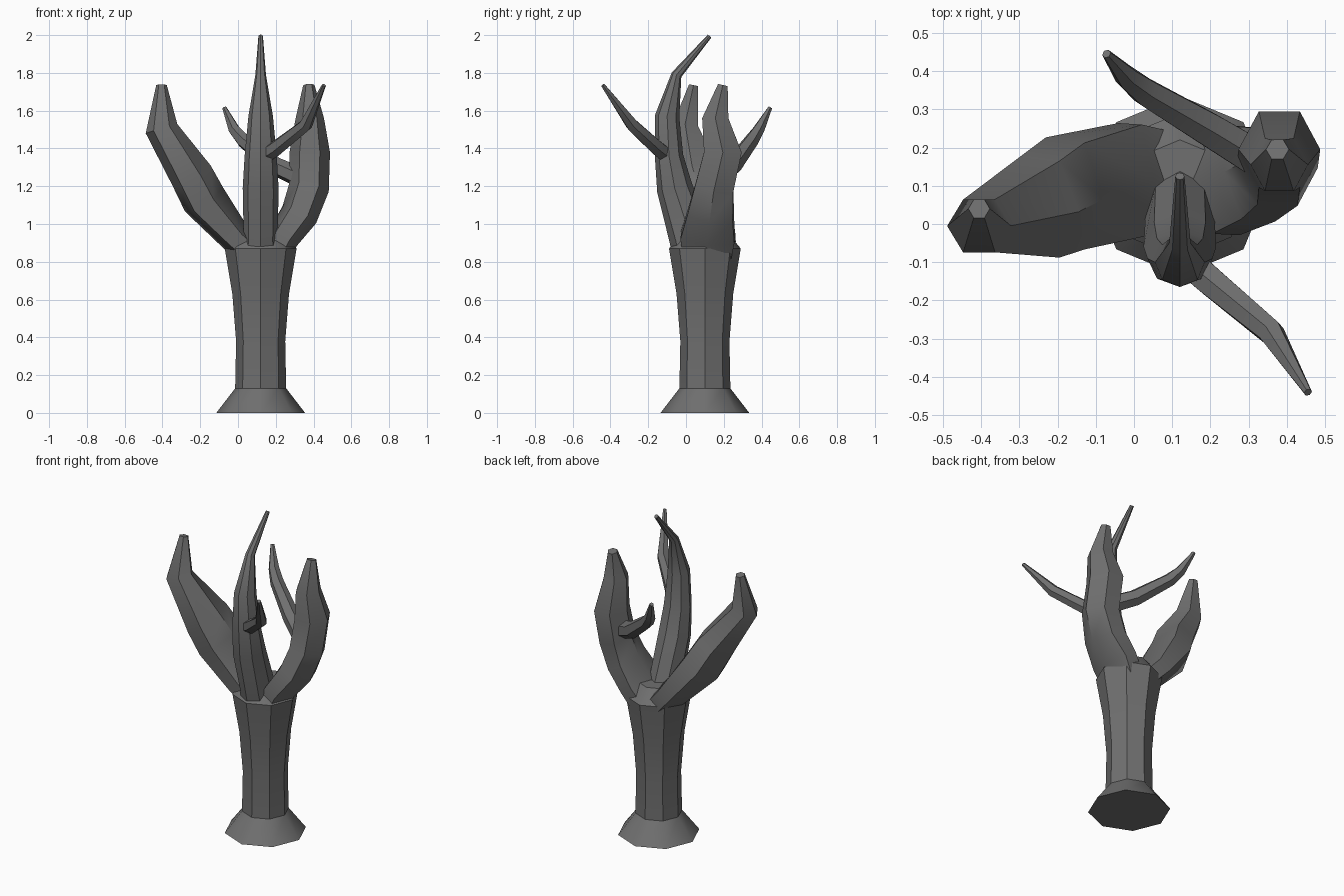
import bpy, bmesh, math
from mathutils import Vector

cube = bpy.data.objects.get("Cube")
if cube:
    bpy.data.objects.remove(cube, do_unlink=True)

bark = bpy.data.materials.new("grey bark")
bark.use_nodes = True
GREY = (0.16, 0.16, 0.16, 1)
bark.diffuse_color = GREY
bark.node_tree.nodes["Principled BSDF"].inputs["Base Color"].default_value = GREY


def limb(name, stations, sides=8, ref=(0, -1, 0)):
    """Loft rings (x, y, z, radius along ref, radius across) along a path, capping both ends."""
    bm = bmesh.new()
    pts = [Vector(s[:3]) for s in stations]
    steps = [(b - a).normalized() for a, b in zip(pts, pts[1:])]
    rings = []
    for i, s in enumerate(stations):
        t = (steps[max(i - 1, 0)] + steps[min(i, len(steps) - 1)]).normalized()
        u = Vector(ref)
        u = (u - t * u.dot(t)).normalized()
        v = t.cross(u)
        ring = []
        for k in range(sides):
            a = math.tau * k / sides
            ring.append(bm.verts.new(pts[i] + u * math.cos(a) * s[3] + v * math.sin(a) * s[-1]))
        rings.append(ring)
    for lo, hi in zip(rings, rings[1:]):
        for k in range(sides):
            n = (k + 1) % sides
            bm.faces.new((lo[k], lo[n], hi[n], hi[k]))
    bm.faces.new(rings[0][::-1])
    bm.faces.new(rings[-1])
    bmesh.ops.recalc_face_normals(bm, faces=bm.faces)
    mesh = bpy.data.meshes.new(name)
    bm.to_mesh(mesh)
    bm.free()
    mesh.materials.append(bark)
    obj = bpy.data.objects.new(name, mesh)
    bpy.context.collection.objects.link(obj)
    bpy.ops.object.select_all(action='DESELECT')
    obj.select_set(True)
    bpy.context.view_layer.objects.active = obj
    bpy.ops.object.shade_smooth_by_angle(angle=math.radians(40))


# Flared foot and trunk
limb("foot", [(.12, .10, 0, .235), (.12, .10, .13, .135)])
limb("trunk", [(.12, .10, z, r) for z, r in
               ((.13, .135), (.38, .13), (.63, .15), (.87, .19), (.955, .12))])

# Three main branches, rooted inside the trunk
limb("right_branch", [(.11, .11, .81, .08, .14), (-.01, .115, .925, .085, .17),
                      (-.18, .08, 1.13, .12, .165), (-.245, .045, 1.255, .115, .15),
                      (-.405, -.005, 1.505, .087, .08), (-.405, .04, 1.735, .028)],
     6, (-1, 0, 0))
limb("left_branch", [(.16, .11, .80, .09, .14), (.24, .115, .93, .085, .165),
                     (.325, .13, 1.05, .10, .14), (.375, .15, 1.19, .107, .118),
                     (.38, .195, 1.38, .107, .115), (.38, .155, 1.56, .075, .08),
                     (.375, .195, 1.735, .03)], 6, (1, 0, 0))
limb("front_branch", [(.12, .06, .78, .12), (.12, .025, .93, .115, .09),
                      (.12, -.06, 1.19, .095), (.12, -.09, 1.36, .075, .085),
                      (.12, -.10, 1.57, .065), (.12, -.05, 1.79, .028),
                      (.12, .125, 1.995, .012)])

# Thin side twigs
limb("front_twig", [(.12, -.08, 1.35, .045), (.20, -.15, 1.40, .043),
                    (.36, -.285, 1.525, .036), (.455, -.44, 1.735, .011)], 6, (0, 0, 1))
limb("back_twig", [(.34, .16, 1.24, .055), (.20, .245, 1.305, .05),
                   (.03, .345, 1.44, .04), (-.02, .385, 1.5, .032),
                   (-.072, .445, 1.615, .012)], 6, (0, 0, 1))
